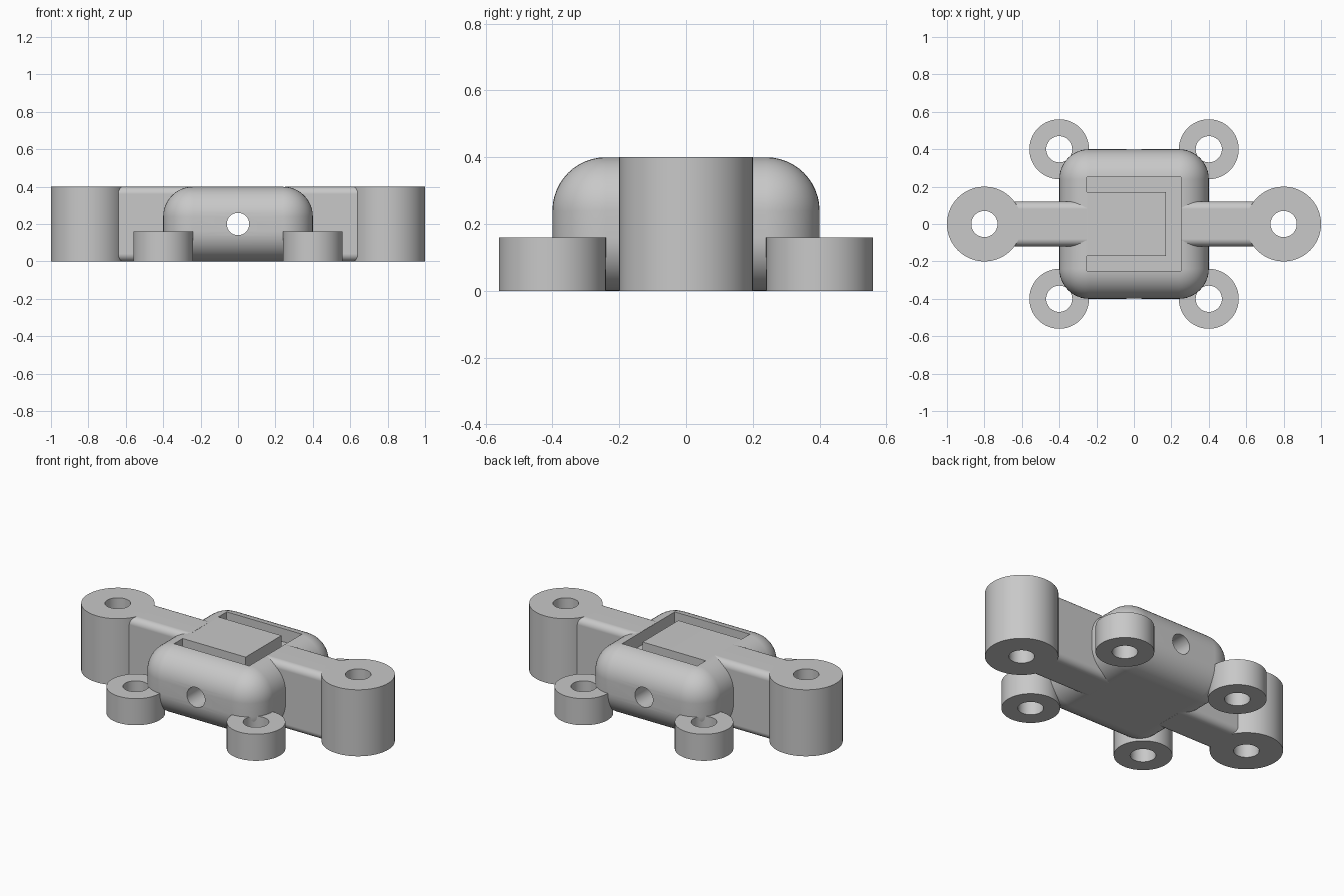
import bpy
import bmesh
from math import pi
from mathutils import Matrix, Vector

cube = bpy.data.objects.get("Cube")
if cube:
    bpy.data.objects.remove(cube, do_unlink=True)

grey = bpy.data.materials.new("plain grey")
grey.use_nodes = True
grey.diffuse_color = (0.58, 0.58, 0.58, 1)
grey.node_tree.nodes["Principled BSDF"].inputs["Base Color"].default_value = grey.diffuse_color


def make_object(name, bm):
    bmesh.ops.recalc_face_normals(bm, faces=bm.faces)
    mesh = bpy.data.meshes.new(name)
    bm.to_mesh(mesh)
    bm.free()
    mesh.materials.append(grey)
    obj = bpy.data.objects.new(name, mesh)
    bpy.context.collection.objects.link(obj)
    return obj


def select(obj):
    bpy.ops.object.select_all(action='DESELECT')
    obj.select_set(True)
    bpy.context.view_layer.objects.active = obj


def smooth(obj):
    select(obj)
    bpy.ops.object.shade_smooth_by_angle(angle=pi / 6)
    mod = obj.modifiers.new("flat face shading", 'WEIGHTED_NORMAL')
    mod.keep_sharp = True


def box(center, size, radius, segments, along_x_only=False):
    """Box with all edges rounded, or only those running along x."""
    bm = bmesh.new()
    bmesh.ops.create_cube(bm, size=1, matrix=Matrix.Translation(center) @ Matrix.Diagonal((*size, 1)))
    edges = [e for e in bm.edges if not along_x_only
             or abs(e.verts[0].co.x - e.verts[1].co.x) > 0.01]
    bmesh.ops.bevel(bm, geom=edges, offset=radius, segments=segments,
                    profile=0.5, affect='EDGES', clamp_overlap=False)
    return bm


def tube(name, x, y, radius, height, hole=0.07):
    """Vertical cylinder with a through hole, spun from its wall section."""
    bm = bmesh.new()
    section = [bm.verts.new((x + r, y, z)) for r, z in
               ((hole, 0), (radius, 0), (radius, height), (hole, height))]
    edges = [bm.edges.new((section[i], section[(i + 1) % 4])) for i in range(4)]
    bmesh.ops.spin(bm, geom=section + edges, cent=(x, y, 0), axis=(0, 0, 1),
                   angle=2 * pi, steps=72)
    bmesh.ops.remove_doubles(bm, verts=bm.verts, dist=0.0005)
    smooth(make_object(name, bm))


def cut(target, cutter):
    cutter.hide_render = True
    mod = target.modifiers.new("cut", 'BOOLEAN')
    mod.operation = 'DIFFERENCE'
    mod.solver = 'EXACT'
    mod.object = cutter
    select(target)
    bpy.ops.object.modifier_apply(modifier=mod.name)
    bpy.data.objects.remove(cutter, do_unlink=True)


# Rounded central body
body = make_object("body", box((0, 0, 0.2), (0.8, 0.8, 0.4), 0.16, 12))

# Cross hole from front to back
bm = bmesh.new()
bmesh.ops.create_cone(bm, cap_ends=True, segments=48, radius1=0.06, radius2=0.06, depth=1.2,
                      matrix=Matrix.Translation((0, 0, 0.2)) @ Matrix.Rotation(pi / 2, 4, 'X'))
cut(body, make_object("cross_hole_cutter", bm))

# C-shaped groove in the top, open to the right
bm = bmesh.new()
o, i = 0.25, 0.17
outline = ((-o, -o), (o, -o), (o, o), (-o, o), (-o, i), (i, i), (i, -i), (-o, -i))
face = bm.faces.new([bm.verts.new((x, y, 0.32)) for x, y in outline])
top = bmesh.ops.extrude_face_region(bm, geom=[face])["geom"]
bmesh.ops.translate(bm, verts=[v for v in top if isinstance(v, bmesh.types.BMVert)],
                    vec=Vector((0, 0, 0.2)))
cut(body, make_object("groove_cutter", bm))
smooth(body)

# Side arms, end bosses and corner feet
for side, s in (("left", 1), ("right", -1)):
    smooth(make_object(side + "_arm", box((s * 0.4505, 0, 0.2), (0.399, 0.24, 0.4), 0.04, 8, True)))
    tube(side + "_end_boss", s * 0.8, 0, 0.2, 0.4)
    for end, t in (("front", -1), ("back", 1)):
        tube(end + "_" + side + "_foot", s * 0.4, t * 0.4, 0.16, 0.16)
